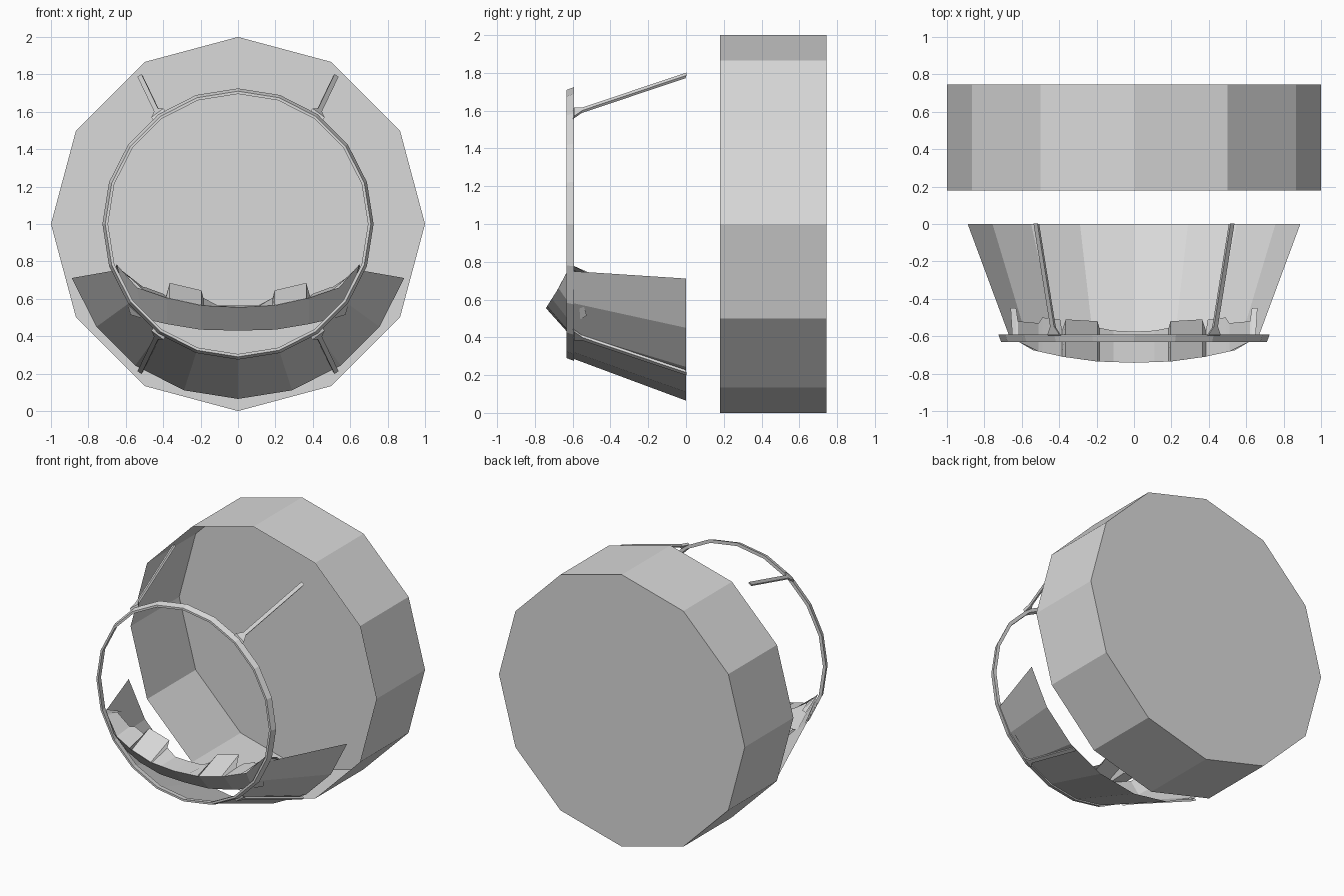
import bpy, math
from mathutils import Vector

if "Cube" in bpy.data.objects:
    bpy.data.objects.remove(bpy.data.objects["Cube"])

grey = bpy.data.materials.new("light_grey")
grey.diffuse_color = (0.7, 0.7, 0.7, 1)
grey.use_nodes = True
grey.node_tree.nodes["Principled BSDF"].inputs["Base Color"].default_value = grey.diffuse_color


def make(name, verts, faces):
    mesh = bpy.data.meshes.new(name)
    mesh.from_pydata([tuple(v) for v in verts], [], faces)
    mesh.materials.append(grey)
    mesh.update()
    ob = bpy.data.objects.new(name, mesh)
    bpy.context.collection.objects.link(ob)
    return ob


def polar(r, deg, y):
    """Point around the long axis at z = 1; 0 degrees points straight down."""
    a = math.radians(deg)
    return Vector((r * math.sin(a), y, 1 - r * math.cos(a)))


def grid_faces(rows, cols, wrap_rows=False, wrap_cols=False):
    out = []
    for i in range(rows if wrap_rows else rows - 1):
        for j in range(cols if wrap_cols else cols - 1):
            i2, j2 = (i + 1) % rows, (j + 1) % cols
            out.append((i * cols + j, i * cols + j2, i2 * cols + j2, i2 * cols + j))
    return out


# Twelve-sided rear drum, open at the front, closed at the back
verts = [polar(1, 30 * k, y) for y in (0.18, 0.745) for k in range(12)]
make("rear_drum", verts, grid_faces(2, 12, wrap_cols=True) + [tuple(range(12, 24))])

# Front ring with a bevelled section
section = [(0.695, -0.632), (0.71, -0.632), (0.725, -0.592), (0.70, -0.592)]
verts = [polar(r, 18 * k, y) for k in range(20) for r, y in section]
make("front_ring", verts, grid_faces(20, 4, True, True))

# Lower cone shell joining the ring, slightly narrower at its upper front corners
angles = [-72, -54, -36, -18, 0, 18, 36, 54, 72]
front = [max(-69.5, min(69.5, a)) for a in angles]
verts = [polar(0.715, a, -0.592) for a in front] + [polar(0.935, a, 0) for a in angles]
make("lower_shell", verts, grid_faces(2, 9))


# Four struts, each flared where it meets the ring
def strut(name, sx, sz):
    a = Vector((0.426, -0.595, 0.587))
    b = Vector((0.522, 0, 0.787))
    radial = Vector((0.54, 0.25, 0.80)).normalized()
    tangent = Vector((0.81, 0, -0.59))
    verts = []
    for t, half in ((0, 0.04), (0.075, 0.013), (1, 0.013)):
        c = a.lerp(b, t)
        for u, v in ((-1, -1), (1, -1), (1, 1), (-1, 1)):
            p = c + tangent * u * half + radial * v * 0.009
            verts.append((p.x * sx, p.y, 1 + p.z * sz))
    make(name, verts, grid_faces(3, 4, wrap_cols=True) + [(0, 1, 2, 3), (8, 9, 10, 11)])


for sx, side in ((-1, "left"), (1, "right")):
    for sz, level in ((-1, "lower"), (1, "upper")):
        strut(f"{level}_{side}_strut", sx, sz)


def mirrored(pts):
    return [Vector((-x, y, z)) for x, y, z in reversed(pts[1:])] + [Vector(p) for p in pts]


# Console front band: upper lip sloping back to its lower edge
lip = [(0, -0.742, 0.555), (0.2, -0.735, 0.565), (0.38, -0.71, 0.605),
       (0.54, -0.675, 0.66), (0.65, -0.61, 0.785)]
low = [(0, -0.63, 0.43), (0.2, -0.625, 0.435), (0.38, -0.60, 0.465),
       (0.51, -0.56, 0.495), (0.575, -0.525, 0.515)]
make("console_front", mirrored(lip) + mirrored(low), grid_faces(2, 9))


# Console deck: from the lip back to a stepped rear edge
def on_lip(x):
    for p, q in zip(lip, lip[1:]):
        if x <= q[0]:
            return tuple(Vector(p).lerp(Vector(q), (x - p[0]) / (q[0] - p[0])))
    return lip[-1]


rear = [(0, -0.575, 0.565), (0.11, -0.57, 0.565), (0.185, -0.555, 0.605),
        (0.195, -0.52, 0.645), (0.365, -0.51, 0.685), (0.385, -0.57, 0.615),
        (0.395, -0.51, 0.625), (0.49, -0.50, 0.66), (0.51, -0.53, 0.665),
        (0.62, -0.52, 0.74), (0.63, -0.45, 0.715), (0.66, -0.45, 0.705)]
edge = [on_lip(p[0]) for p in rear]
make("console_deck", mirrored(edge) + mirrored(rear), grid_faces(2, 2 * len(rear) - 1))
